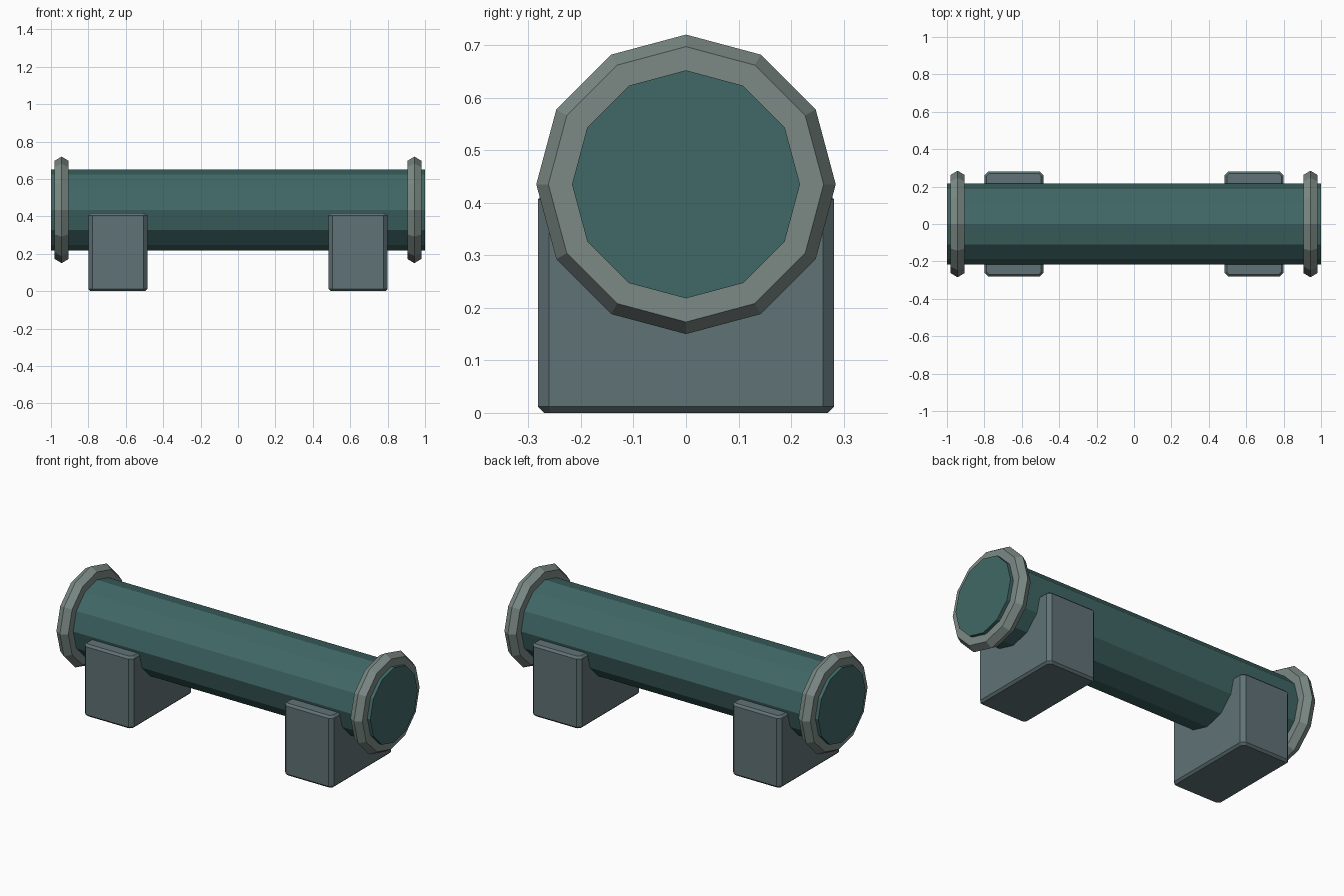
import bpy, bmesh
from math import sin, cos, tau

if "Cube" in bpy.data.objects:
    bpy.data.objects.remove(bpy.data.objects["Cube"])

SIDES = 12
AXIS_Z = 0.435


def material(name, rgb):
    mat = bpy.data.materials.new(name)
    mat.diffuse_color = (*rgb, 1)
    mat.use_nodes = True
    mat.node_tree.nodes["Principled BSDF"].inputs["Base Color"].default_value = mat.diffuse_color
    return mat


def loft(name, rings, mat, closed=False):
    """Skin a list of equal-length point rings, capped or joined end to start."""
    bm = bmesh.new()
    loops = [[bm.verts.new(p) for p in ring] for ring in rings]
    pairs = list(zip(loops, loops[1:]))
    if closed:
        pairs.append((loops[-1], loops[0]))
    else:
        bm.faces.new(loops[0])
        bm.faces.new(loops[-1])
    n = len(loops[0])
    for a, b in pairs:
        for i in range(n):
            j = (i + 1) % n
            bm.faces.new((a[i], a[j], b[j], b[i]))
    bmesh.ops.recalc_face_normals(bm, faces=bm.faces)
    mesh = bpy.data.meshes.new(name)
    bm.to_mesh(mesh)
    bm.free()
    mesh.materials.append(mat)
    obj = bpy.data.objects.new(name, mesh)
    bpy.context.collection.objects.link(obj)
    return obj


def circle(x, r):
    """Twelve-sided ring around the pipe axis, with a corner at the top."""
    return [(x, r * sin(tau * i / SIDES), AXIS_Z + r * cos(tau * i / SIDES))
            for i in range(SIDES)]


def footprint(cx, hx, hy, cut, z):
    """Rectangle with chamfered corners."""
    return [(cx + x, y, z) for x, y in (
        (hx - cut, -hy), (hx, -hy + cut), (hx, hy - cut), (hx - cut, hy),
        (-hx + cut, hy), (-hx, hy - cut), (-hx, -hy + cut), (-hx + cut, -hy))]


teal = material("teal_paint", (0.051, 0.138, 0.133))
flange_grey = material("flange_grey", (0.20, 0.254, 0.238))
block_grey = material("block_grey", (0.117, 0.168, 0.181))

# Pipe
loft("pipe", [circle(-1, 0.217), circle(1, 0.217)], teal)

for side, s in (("left", -1), ("right", 1)):
    # Flange ring with a ridged rim
    profile = [(0.905, 0.21), (0.905, 0.262), (0.943, 0.285),
               (0.981, 0.262), (0.981, 0.21)]
    loft(f"{side}_flange", [circle(s * x, r) for x, r in profile],
         flange_grey, closed=True)

    # Chamfered support block
    levels = [(0, 0.012), (0.012, 0), (0.406, 0), (0.418, 0.012)]
    loft(f"{side}_support", [footprint(s * 0.642, 0.158 - i, 0.282 - i, 0.021 - i * 0.6, z)
                             for z, i in levels], block_grey)
